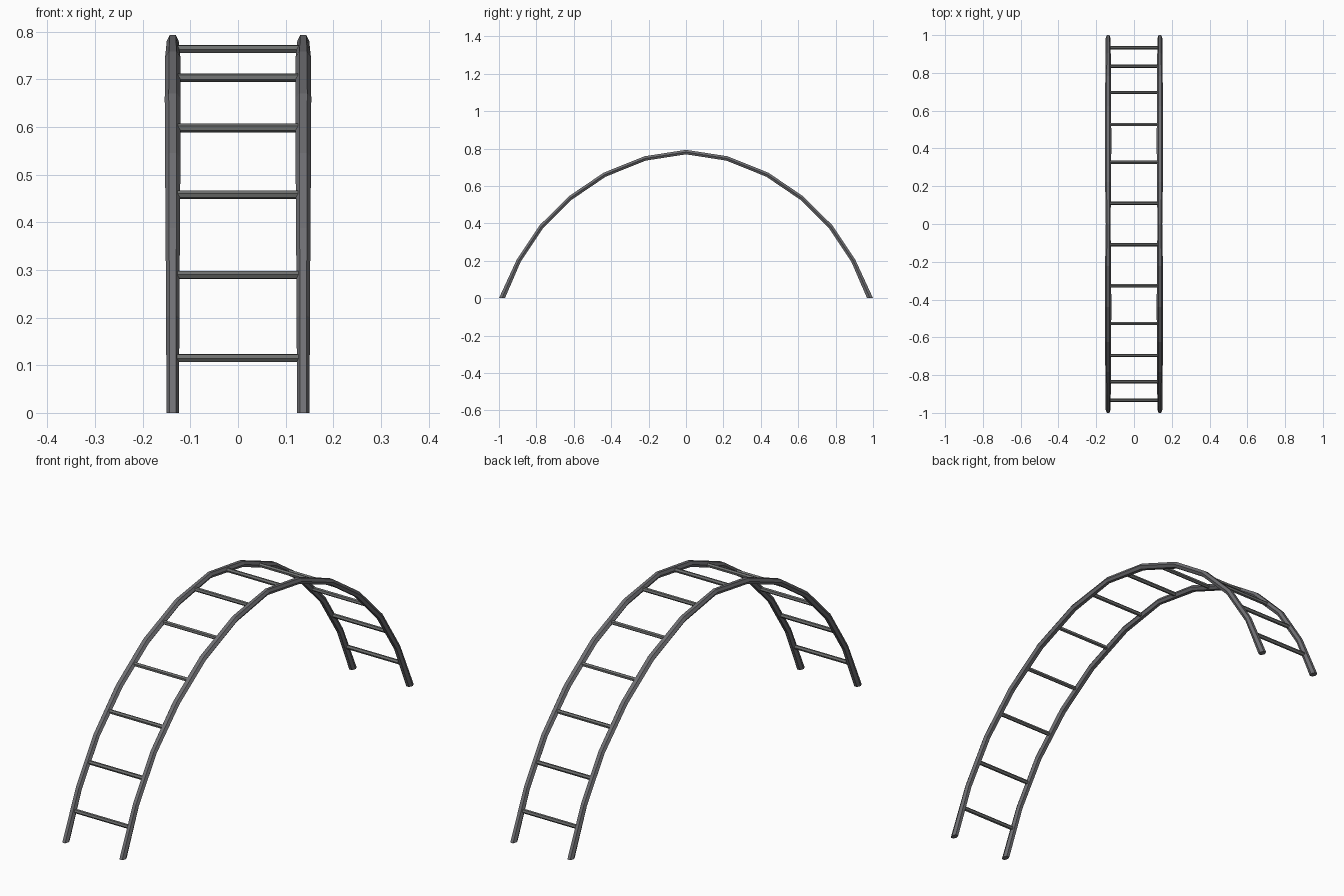
import bpy, bmesh, math
from mathutils import Vector

if "Cube" in bpy.data.objects:
    bpy.data.objects.remove(bpy.data.objects["Cube"])

def material(name, rgb):
    m = bpy.data.materials.new(name)
    m.diffuse_color = (*rgb, 1)
    m.use_nodes = True
    m.node_tree.nodes["Principled BSDF"].inputs["Base Color"].default_value = m.diffuse_color
    return m

RAIL = material("dark grey steel", (0.16, 0.16, 0.172))
RUNG = material("grey rung steel", (0.155, 0.16, 0.158))
RAIL_X = 0.137

# Half of the arch centreline: (y, z, half width across the rail)
half = [(-0.984, 0.0, 0.0130), (-0.895, 0.199, 0.0140), (-0.775, 0.380, 0.0150),
        (-0.618, 0.536, 0.0162), (-0.435, 0.660, 0.0168), (-0.219, 0.747, 0.0160),
        (0.0, 0.781, 0.0125)]
path = half + [(-y, z, w) for y, z, w in reversed(half[:-1])]

def tube(name, rings, mat):
    """Closed low-poly tube skinned over a list of vertex rings."""
    bm = bmesh.new()
    rows = [[bm.verts.new(p) for p in ring] for ring in rings]
    n = len(rows[0])
    for a, b in zip(rows, rows[1:]):
        for i in range(n):
            j = (i + 1) % n
            bm.faces.new((a[i], a[j], b[j], b[i]))
    bm.faces.new(rows[0])
    bm.faces.new(rows[-1])
    bmesh.ops.recalc_face_normals(bm, faces=bm.faces)
    me = bpy.data.meshes.new(name)
    bm.to_mesh(me)
    bm.free()
    me.materials.append(mat)
    ob = bpy.data.objects.new(name, me)
    bpy.context.collection.objects.link(ob)
    return ob

ANGLES = [math.radians(60 * i) for i in range(6)]

# Side rails: six-sided tubes along the arch, feet cut flat on the ground
def rail(name, x):
    pts = [Vector((x, y, z)) for y, z, _ in path]
    rings = []
    for k, (p, (_, _, w)) in enumerate(zip(pts, path)):
        t = (pts[min(k + 1, len(pts) - 1)] - pts[max(k - 1, 0)]).normalized()
        up = Vector((0, -t.z, t.y)) * 0.0138
        if k == 0:
            up = Vector((0, -0.0185, 0))
        elif k == len(pts) - 1:
            up = Vector((0, 0.0185, 0))
        rings.append([p + Vector((w * math.cos(a), 0, 0)) + up * math.sin(a) / 0.866 * 0.87
                      for a in ANGLES])
    tube(name, rings, RAIL)

rail("left_rail", -RAIL_X)
rail("right_rail", RAIL_X)

# Rungs: one across the middle of each rail segment
for k, (a, b) in enumerate(zip(path, path[1:])):
    p, q = Vector((0, a[0], a[1])), Vector((0, b[0], b[1]))
    f = 0.58 if k == 0 else 0.42 if k == len(path) - 2 else 0.5
    c = p.lerp(q, f)
    t = (q - p).normalized()
    n = Vector((0, -t.z, t.y))
    rings = [[c + Vector((x, 0, 0)) + 0.009 * (t * math.cos(g) + n * math.sin(g))
              for g in ANGLES] for x in (-RAIL_X, RAIL_X)]
    tube(f"rung_{k + 1}", rings, RUNG)
